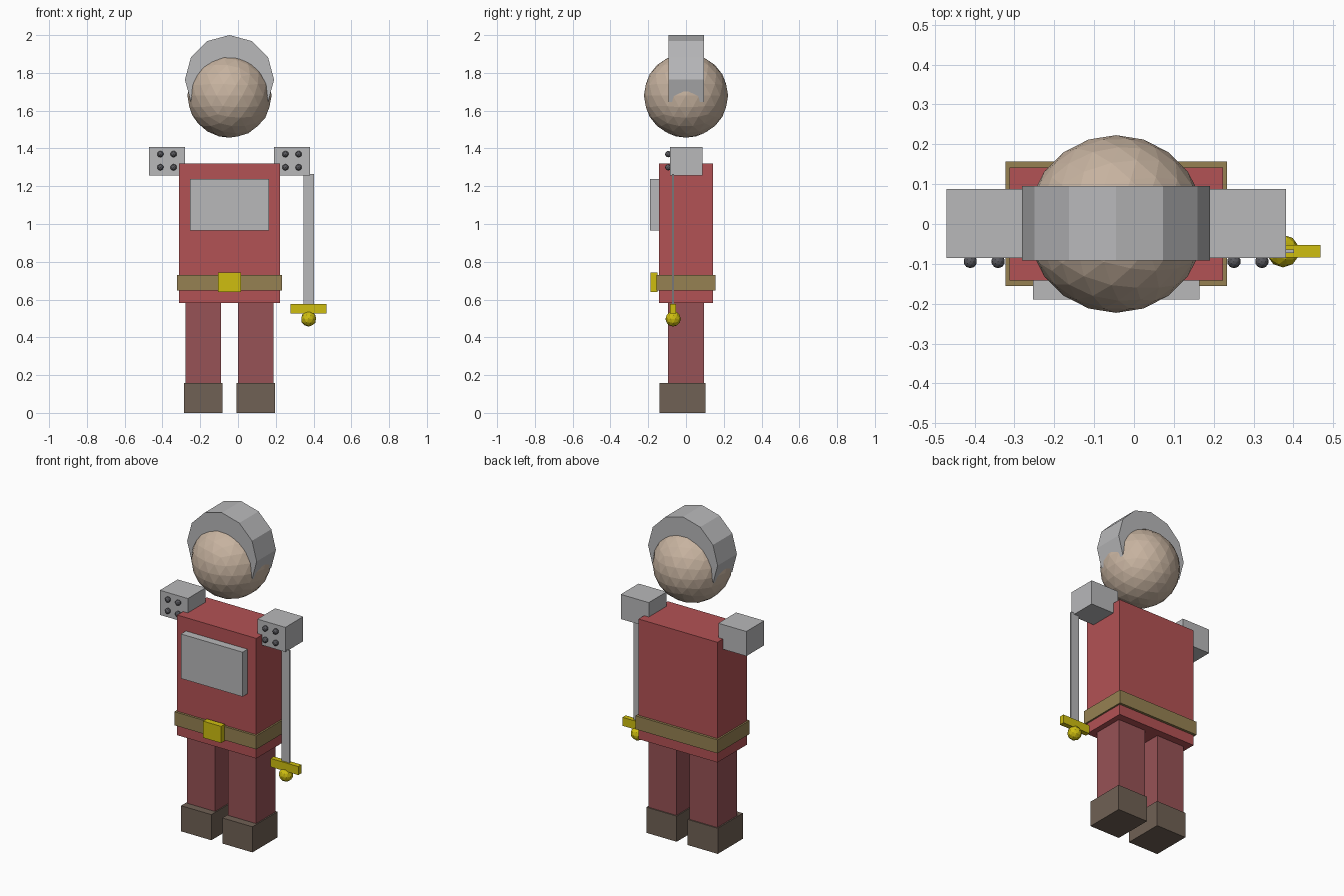
import bpy
import math

if "Cube" in bpy.data.objects:
    bpy.data.objects.remove(bpy.data.objects["Cube"], do_unlink=True)

MID = -0.045  # the body's centre line


def material(name, *rgb):
    m = bpy.data.materials.new(name)
    m.use_nodes = True
    m.diffuse_color = (*rgb, 1)
    m.node_tree.nodes["Principled BSDF"].inputs["Base Color"].default_value = (*rgb, 1)
    return m


red = material("tunic red", 0.45, 0.084, 0.089)
maroon = material("trouser maroon", 0.31, 0.084, 0.092)
brown = material("boot brown", 0.162, 0.119, 0.089)
tan = material("belt leather", 0.305, 0.22, 0.084)
gold = material("gold", 0.62, 0.515, 0.005)
steel = material("steel", 0.48, 0.48, 0.49)
iron = material("dark iron", 0.1, 0.1, 0.112)
skin = material("skin", 0.57, 0.45, 0.35)


def box(name, mat, x, y, z):
    """Box from (low, high) ranges on each axis."""
    ranges = (x, y, z)
    bpy.ops.mesh.primitive_cube_add(size=1, location=[(a + b) / 2 for a, b in ranges])
    ob = bpy.context.object
    ob.name = name
    ob.scale = [b - a for a, b in ranges]
    bpy.ops.object.transform_apply(location=False, rotation=False, scale=True)
    ob.data.materials.append(mat)
    return ob


def ball(name, mat, radius, location, detail):
    bpy.ops.mesh.primitive_ico_sphere_add(subdivisions=detail, radius=radius, location=location)
    ob = bpy.context.object
    ob.name = name
    ob.data.materials.append(mat)
    return ob


def centred(half):
    return (MID - half, MID + half)


def sided(side, inner, outer):
    return tuple(sorted((MID + side * inner, MID + side * outer)))


# Body and belt
box("torso", red, centred(0.268), (-0.142, 0.142), (0.583, 1.32))
box("belt", tan, centred(0.278), (-0.156, 0.157), (0.647, 0.73))
box("belt_buckle", gold, centred(0.061), (-0.187, -0.15), (0.64, 0.742))
box("chest_plate", steel, centred(0.209), (-0.19, -0.14), (0.965, 1.238))

# Legs, boots and studded shoulder guards on both sides
for side, label in ((-1, "right"), (1, "left")):
    box(label + "_leg", maroon, sided(side, 0.044, 0.234), (-0.095, 0.095), (0.155, 0.584))
    box(label + "_boot", brown, sided(side, 0.037, 0.242), (-0.141, 0.102), (0, 0.157))
    box(label + "_shoulder_guard", steel, sided(side, 0.236, 0.426), (-0.085, 0.088), (1.257, 1.408))
    for column, dx in enumerate((0.296, 0.366)):
        for row, z in enumerate((1.3, 1.37)):
            ball(f"{label}_stud_{column}{row}", iron, 0.017, (MID + side * dx, -0.094, z), 2)

# Head
ball("head", skin, 0.223, (MID, 0, 1.68), 3)

# Helmet: crescent profile with a twelve-sided rim, extruded front to back
RIM, RIM_Z = 0.236, 1.764
outer = [(RIM * math.sin(math.radians(a)), RIM_Z + RIM * math.cos(math.radians(a)))
         for a in range(-120, 121, 30)]
tip_x, tip_z = outer[-1]
inner = [(tip_x * math.cos(math.radians(a)), tip_z + tip_x * math.sin(math.radians(a)))
         for a in range(20, 161, 20)]
profile = outer + inner
n = len(profile)
verts = [(MID + x, y, z) for y in (-0.092, 0.095) for x, z in profile]
faces = [tuple(range(n)), tuple(range(2 * n - 1, n - 1, -1))]
faces += [(i, i + n, (i + 1) % n + n, (i + 1) % n) for i in range(n)]
mesh = bpy.data.meshes.new("helmet")
mesh.from_pydata(verts, [], faces)
mesh.materials.append(steel)
helmet = bpy.data.objects.new("helmet", mesh)
bpy.context.collection.objects.link(helmet)

# Sword held upright at the model's left
box("sword_blade", steel, (0.346, 0.402), (-0.073, -0.064), (0.57, 1.266))
box("sword_guard", gold, (0.279, 0.468), (-0.084, -0.053), (0.525, 0.577))
ball("sword_pommel", gold, 0.041, (0.374, -0.068, 0.498), 2)
